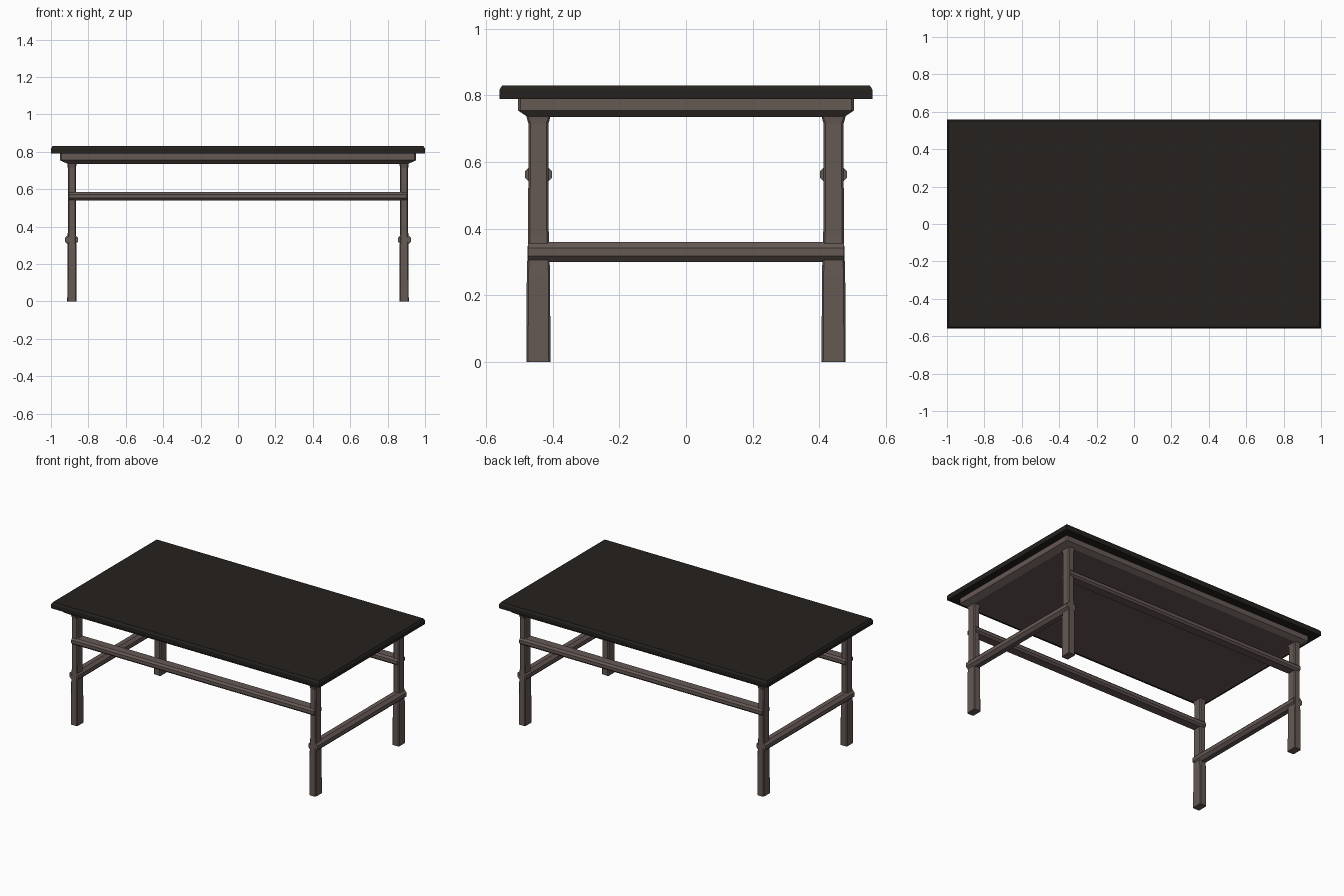
import bpy, bmesh, math

if "Cube" in bpy.data.objects:
    bpy.data.objects.remove(bpy.data.objects["Cube"])


def material(name, rgb):
    m = bpy.data.materials.new(name)
    m.diffuse_color = (*rgb, 1)
    m.use_nodes = True
    m.node_tree.nodes["Principled BSDF"].inputs["Base Color"].default_value = m.diffuse_color
    return m


DARK = material("dark_wood", (0.018, 0.015, 0.013))
BROWN = material("brown_wood", (0.13, 0.10, 0.09))


def rect(hx, hy, c):
    """Rectangle outline with corners cut by c (four points if c is 0)."""
    if c == 0:
        return [(-hx, -hy), (hx, -hy), (hx, hy), (-hx, hy)]
    return [(-hx + c, -hy), (hx - c, -hy), (hx, -hy + c), (hx, hy - c),
            (hx - c, hy), (-hx + c, hy), (-hx, hy - c), (-hx, -hy + c)]


def loft(name, rings, mat, loc=(0, 0, 0)):
    """Skin a stack of closed rings of 3D points and cap both ends."""
    bm = bmesh.new()
    loops = [[bm.verts.new(p) for p in ring] for ring in rings]
    n = len(loops[0])
    for a, b in zip(loops, loops[1:]):
        for i in range(n):
            j = (i + 1) % n
            bm.faces.new((a[i], a[j], b[j], b[i]))
    bm.faces.new(loops[0][::-1])
    bm.faces.new(loops[-1])
    bmesh.ops.recalc_face_normals(bm, faces=bm.faces)
    me = bpy.data.meshes.new(name)
    bm.to_mesh(me)
    bm.free()
    me.materials.append(mat)
    ob = bpy.data.objects.new(name, me)
    ob.location = loc
    bpy.context.collection.objects.link(ob)
    return ob


def stack(name, levels, mat, loc=(0, 0, 0)):
    """Levels are (z, half x, half y, corner cut)."""
    return loft(name, [[(x, y, z) for x, y in rect(hx, hy, c)]
                       for z, hx, hy, c in levels], mat, loc)


# Table top with a bevelled upper edge
stack("table_top", [(0.79, 1.0, 0.56, 0), (0.817, 1.0, 0.56, 0),
                    (0.83, 0.992, 0.552, 0)], DARK)

# Apron under the top, sloping in at the bottom
stack("apron", [(0.735, 0.91, 0.475, 0.008), (0.755, 0.952, 0.505, 0.008),
                (0.79, 0.952, 0.505, 0.008)], BROWN)

# Four slightly tapered legs that flare into the apron
leg = [(0, 0.025, 0.036, 0.005), (0.26, 0.024, 0.035, 0.005),
       (0.38, 0.022, 0.031, 0.006), (0.715, 0.022, 0.030, 0.006),
       (0.74, 0.025, 0.037, 0.005)]
for sx, side in ((-1, "left"), (1, "right")):
    for sy, end in ((-1, "front"), (1, "back")):
        stack(f"{end}_{side}_leg", leg, BROWN, (sx * 0.888, sy * 0.443, 0))

# Long stretchers along x
section = rect(0.040, 0.0225, 0.012)
for sy, end in ((-1, "front"), (1, "back")):
    loft(f"{end}_stretcher", [[(x, u, v) for u, v in section] for x in (-0.904, 0.904)],
         BROWN, (0, sy * 0.443, 0.5625))

# Side stretchers along y
section = rect(0.034, 0.030, 0.018)
for sx, side in ((-1, "left"), (1, "right")):
    loft(f"{side}_stretcher", [[(u, y, v) for u, v in section] for y in (-0.474, 0.474)],
         BROWN, (sx * 0.89, 0, 0.33))
